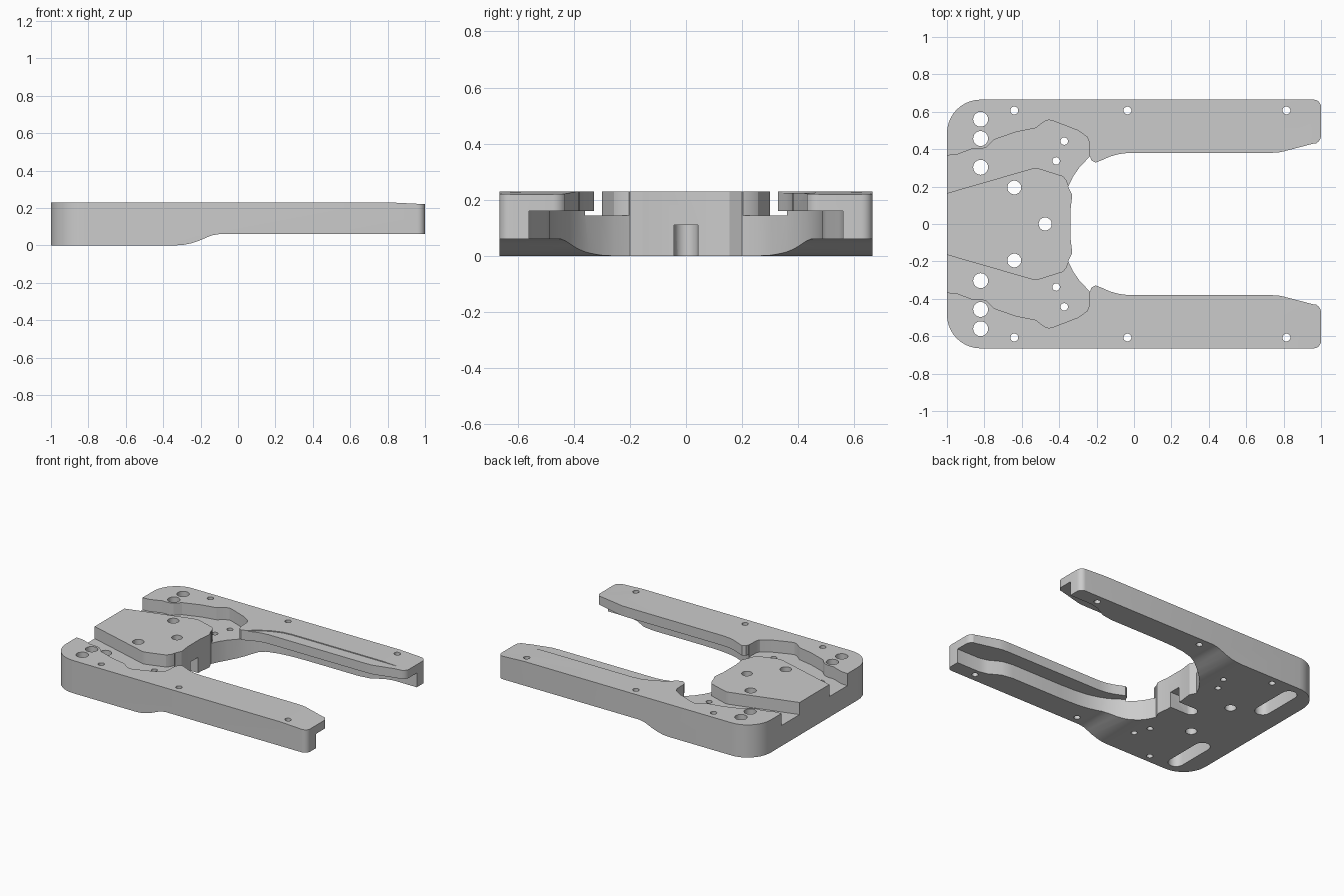
import bpy, bmesh
from math import cos, sin, pi, radians


def prism(name, pts, lo, hi, axis='Z'):
    """Extrude a closed outline along z (xy points) or along y (xz points)."""
    bm = bmesh.new()
    place = (lambda p, h: (p[0], p[1], h)) if axis == 'Z' else (lambda p, h: (p[0], h, p[1]))
    face = bm.faces.new([bm.verts.new(place(p, lo)) for p in pts])
    ext = bmesh.ops.extrude_face_region(bm, geom=[face])
    d = (0, 0, hi - lo) if axis == 'Z' else (0, hi - lo, 0)
    bmesh.ops.translate(bm, vec=d, verts=[v for v in ext['geom'] if isinstance(v, bmesh.types.BMVert)])
    bmesh.ops.recalc_face_normals(bm, faces=bm.faces)
    me = bpy.data.meshes.new(name)
    bm.to_mesh(me)
    bm.free()
    ob = bpy.data.objects.new(name, me)
    bpy.context.collection.objects.link(ob)
    return ob


def arc(cx, cy, r, a0, a1, n=8):
    return [(cx + r * cos(radians(a0 + (a1 - a0) * i / n)),
             cy + r * sin(radians(a0 + (a1 - a0) * i / n))) for i in range(n + 1)]


def mirror(pts, s=-1):
    return [(x, s * y) for x, y in pts]


def cut(name, pts, lo, hi, axis='Z'):
    tool = prism(name + "_cutter", pts, lo, hi, axis)
    tool.hide_render = True
    mod = body.modifiers.new(name, 'BOOLEAN')
    mod.operation = 'DIFFERENCE'
    mod.solver = 'EXACT'
    mod.object = tool
    bpy.context.view_layer.objects.active = body
    bpy.ops.object.modifier_apply(modifier=name)
    bpy.data.objects.remove(tool)


def hole(x, y, r):
    cut("hole", arc(x, y, r, 0, 345, 23), -0.5, 0.5)


# forked plate outline, half of it from throat to rear edge
half = [(-0.34, 0.07), (-0.33, 0.155), (-0.352, 0.2), (-0.325, 0.255), (-0.29, 0.305),
        (-0.235, 0.362), (-0.228, 0.34), (-0.205, 0.328), (-0.17, 0.342), (-0.13, 0.36),
        (-0.08, 0.374), (-0.03, 0.38), (0.72, 0.38), (0.77, 0.382), (0.8, 0.388), (0.96, 0.43)]
half += arc(0.95, 0.475, 0.05, -60, 0, 5) + arc(0.96, 0.625, 0.04, 0, 90, 6)
half += arc(-0.82, 0.485, 0.18, 90, 180, 10)
body = prism("forked_plate", half + mirror(half)[::-1], 0, 0.23)
bpy.context.view_layer.objects.active = body
body.select_set(True)

# raised underside of the arms and sloping tips
cut("underside", [(-0.36, -0.3), (-0.34, -0.001), (-0.29, 0.003), (-0.25, 0.011), (-0.21, 0.024), (-0.17, 0.041),
                  (-0.14, 0.053), (-0.1, 0.06), (1.2, 0.06), (1.2, -0.3)], -1, 1, 'Y')
cut("tip_slope", [(0.8, 0.23), (1.2, 0.21), (1.2, 0.4), (0.8, 0.4)], -1, 1, 'Y')

# side features
for s in (1, -1):
    # pocket under the arm flange
    cut("pocket", mirror([(-0.27, 0.325), (-0.235, 0.362), (-0.19, 0.397), (-0.14, 0.428), (-0.08, 0.453),
                          (-0.01, 0.472), (0.08, 0.483), (0.2, 0.487), (0.6, 0.487), (0.68, 0.5),
                          (0.76, 0.545), (0.82, 0.56), (1.3, 0.56), (1.3, 0.1), (-0.2, 0.1)], s), -0.5, 0.16)
    # channel between the centre boss and the rail
    cut("channel", mirror([(-1.1, 0.136), (-0.55, 0.295), (-0.525, 0.3), (-0.5, 0.294), (-0.38, 0.256),
                           (-0.362, 0.235), (-0.345, 0.19), (-0.25, 0.19), (-0.23, 0.3), (-0.237, 0.36),
                           (-0.24, 0.44), (-0.25, 0.465), (-0.3, 0.5), (-0.43, 0.55), (-0.455, 0.556),
                           (-0.48, 0.548), (-0.525, 0.513), (-0.63, 0.492), (-0.75, 0.45), (-0.79, 0.41),
                           (-0.82, 0.4), (-0.87, 0.4), (-0.95, 0.37), (-1.1, 0.36)], s), 0.145, 0.5)
    # rounded slot on the underside
    cut("slot", mirror(arc(-0.82, 0.56, 0.052, 0, 180) + arc(-0.82, 0.3, 0.052, 180, 360), s), -0.5, 0.1)
    # screw holes
    for x, y, r in [(-0.82, 0.56, 0.04), (-0.82, 0.457, 0.04), (-0.82, 0.303, 0.04), (-0.64, 0.195, 0.037),
                    (-0.64, 0.607, 0.021), (-0.035, 0.607, 0.021), (0.815, 0.607, 0.021),
                    (-0.373, 0.443, 0.02), (-0.416, 0.337, 0.02)]:
        hole(x, s * y, r)

# shallow relief on one arm
cut("relief", [(0.92, 0.46), (0.1, 0.46), (0.03, 0.453), (-0.05, 0.426), (-0.12, 0.385), (-0.16, 0.352),
               (-0.2, 0.3), (0.92, 0.3)], 0.224, 0.5)

# centre hole and throat notch
hole(-0.475, 0, 0.035)
cut("notch", arc(-0.475, 0, 0.042, 90, 270, 12) + [(-0.2, -0.042), (-0.2, 0.042)], -0.5, 0.11)

bpy.ops.object.shade_smooth_by_angle(angle=radians(25))
